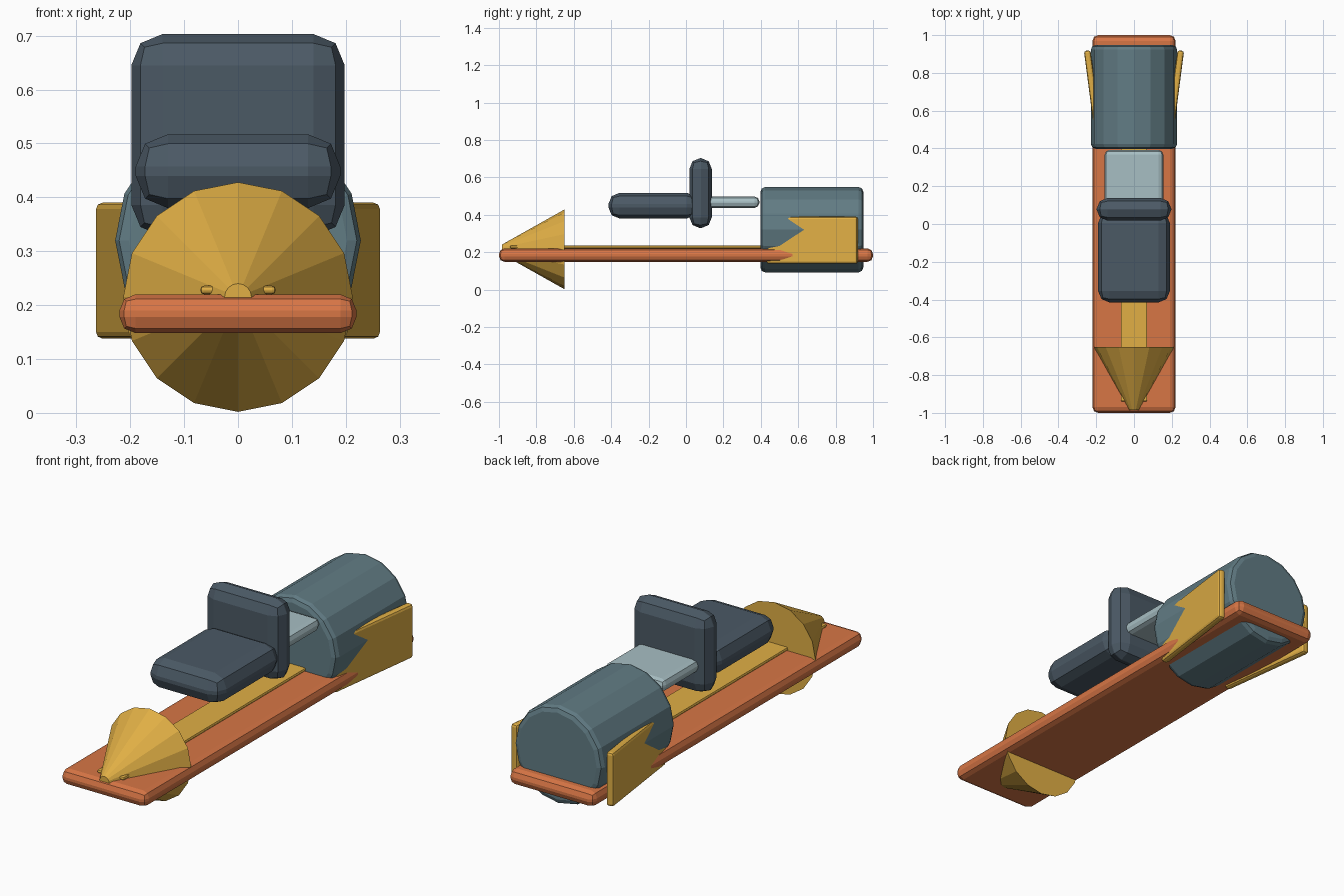
import bpy
import math

if "Cube" in bpy.data.objects:
    bpy.data.objects.remove(bpy.data.objects["Cube"])


def material(name, rgb):
    m = bpy.data.materials.new(name)
    m.diffuse_color = (*rgb, 1)
    m.use_nodes = True
    m.node_tree.nodes["Principled BSDF"].inputs["Base Color"].default_value = m.diffuse_color
    return m


ORANGE = material("orange", (0.68, 0.18, 0.06))
GOLD = material("gold", (0.75, 0.43, 0.06))
SLATE = material("slate", (0.07, 0.10, 0.13))
STEEL = material("steel", (0.12, 0.20, 0.23))
PALE = material("pale", (0.39, 0.52, 0.55))


def finish(ob, name, mat, bevel=0.0):
    ob.name = name
    ob.data.materials.append(mat)
    if bevel:
        mod = ob.modifiers.new("bevel", 'BEVEL')
        mod.width = bevel
        mod.segments = 2
        mod.limit_method = 'ANGLE'
    return ob


def box(name, mat, x, y, z, bevel, turn=0.0):
    """Bevelled box from (min, max) ranges, turned about its own z axis."""
    ranges = (x, y, z)
    bpy.ops.mesh.primitive_cube_add(size=1, location=[(a + b) / 2 for a, b in ranges])
    ob = bpy.context.object
    for v in ob.data.vertices:
        v.co = [c * (b - a) for c, (a, b) in zip(v.co, ranges)]
    ob.rotation_euler.z = turn
    return finish(ob, name, mat, bevel)


# Long flat deck and its centre stripe
box("deck", ORANGE, (-0.22, 0.22), (-1.0, 1.0), (0.148, 0.22), 0.03)
box("stripe", GOLD, (-0.07, 0.07), (-0.94, 0.5), (0.22, 0.236), 0.007)

# Nose cone: narrow end points to -y
bpy.ops.mesh.primitive_cone_add(vertices=16, radius1=0.213, radius2=0.025, depth=0.335,
                                location=(0, -0.8175, 0.215), rotation=(math.pi / 2, 0, 0))
finish(bpy.context.object, "nose_cone", GOLD)

# Rear engine drum
bpy.ops.mesh.primitive_cylinder_add(vertices=16, radius=0.228, depth=0.55,
                                    location=(0, 0.673, 0.32), rotation=(math.pi / 2, 0, 0))
finish(bpy.context.object, "engine", STEEL, 0.025)

# Seat, backrest and the bracket behind it
box("seat", SLATE, (-0.19, 0.19), (-0.415, 0.065), (0.38, 0.517), 0.06)
box("backrest", SLATE, (-0.198, 0.198), (0.018, 0.138), (0.328, 0.703), 0.058)
box("seat_bracket", PALE, (-0.155, 0.155), (0.08, 0.392), (0.437, 0.497), 0.025)

# Side fins flaring outwards to the rear
for side, label in ((-1, "left"), (1, "right")):
    cx = side * 0.216
    box(label + "_fin", GOLD, (cx - 0.0175, cx + 0.0175), (0.43, 0.92), (0.138, 0.39),
        0.012, -side * 0.13)
